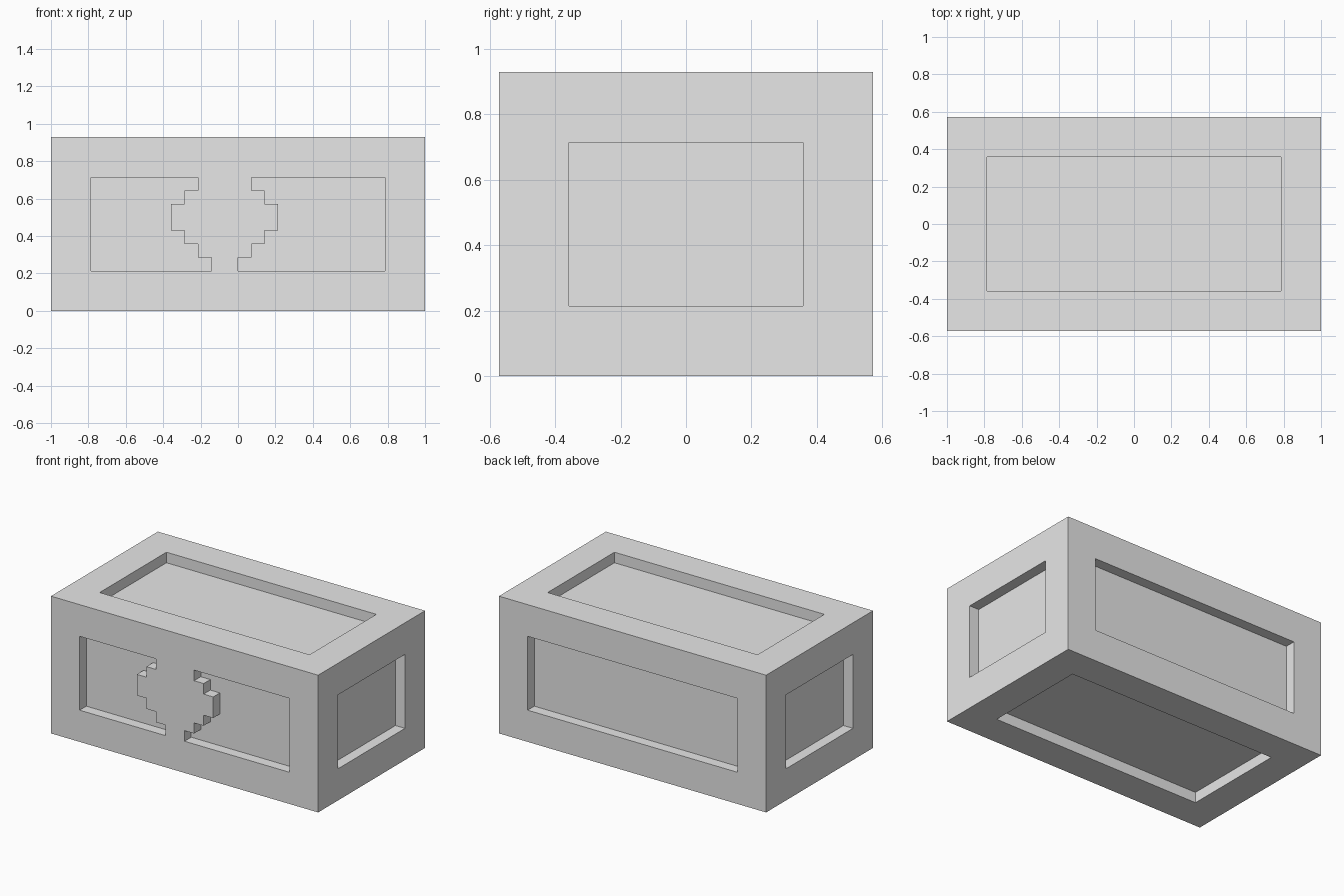
import bpy
import bmesh
from mathutils import Matrix, Vector

if "Cube" in bpy.data.objects:
    bpy.data.objects.remove(bpy.data.objects["Cube"], do_unlink=True)

U = 1 / 14                        # one block step
LENGTH, DEPTH, HEIGHT = 28 * U, 16 * U, 13 * U
FRAME = 3 * U                     # border width around every panel

grey = bpy.data.materials.new("plain_grey")
grey.use_nodes = True
grey.diffuse_color = (0.8, 0.8, 0.8, 1)
grey.node_tree.nodes["Principled BSDF"].inputs["Base Color"].default_value = (0.8, 0.8, 0.8, 1)


def add_object(name, bm):
    bmesh.ops.recalc_face_normals(bm, faces=bm.faces)
    mesh = bpy.data.meshes.new(name)
    bm.to_mesh(mesh)
    bm.free()
    mesh.materials.append(grey)
    obj = bpy.data.objects.new(name, mesh)
    bpy.context.collection.objects.link(obj)
    return obj


# Block with a framed, sunken panel on every side except the front
bm = bmesh.new()
bmesh.ops.create_cube(bm, size=1, matrix=Matrix.Translation((0, 0, HEIGHT / 2))
                      @ Matrix.Diagonal((LENGTH, DEPTH, HEIGHT, 1)))
bm.normal_update()
panels = [f for f in bm.faces if f.normal.y > -0.5]
for face in panels:
    bmesh.ops.inset_individual(bm, faces=[face], thickness=FRAME, use_even_offset=True)
    bmesh.ops.inset_individual(bm, faces=[face], thickness=0, depth=-U)
block = add_object("panelled_block", bm)

# Front emblem: half widths of its stepped outline about x = -U, with row tops
ROWS = [(1, 4), (2, 5), (3, 6), (4, 8), (3, 9), (2, 10)]


def front_recess(name, side):
    """Prism between the stepped emblem edge and the outer frame."""
    outline = []
    bottom = 3
    for half, top in ROWS:
        x = (side * half - 1) * U
        outline += [(x, bottom * U), (x, top * U)]
        bottom = top
    edge = side * (LENGTH / 2 - FRAME)
    outline += [(edge, 10 * U), (edge, 3 * U)]
    prism = bmesh.new()
    face = prism.faces.new([prism.verts.new((x, -DEPTH / 2 + U, z)) for x, z in outline])
    grown = bmesh.ops.extrude_face_region(prism, geom=[face])["geom"]
    bmesh.ops.translate(prism, vec=Vector((0, -2 * U, 0)),
                        verts=[v for v in grown if isinstance(v, bmesh.types.BMVert)])
    cutter = add_object(name, prism)
    cutter.hide_render = True
    return cutter


# Cut the two front recesses, leaving the emblem flush with the frame
for name, side in (("right_recess_cutter", -1), ("left_recess_cutter", 1)):
    cutter = front_recess(name, side)
    cut = block.modifiers.new(name, 'BOOLEAN')
    cut.operation = 'DIFFERENCE'
    cut.solver = 'EXACT'
    cut.object = cutter
    bpy.context.view_layer.objects.active = block
    bpy.ops.object.modifier_apply(modifier=cut.name)
    bpy.data.objects.remove(cutter, do_unlink=True)
